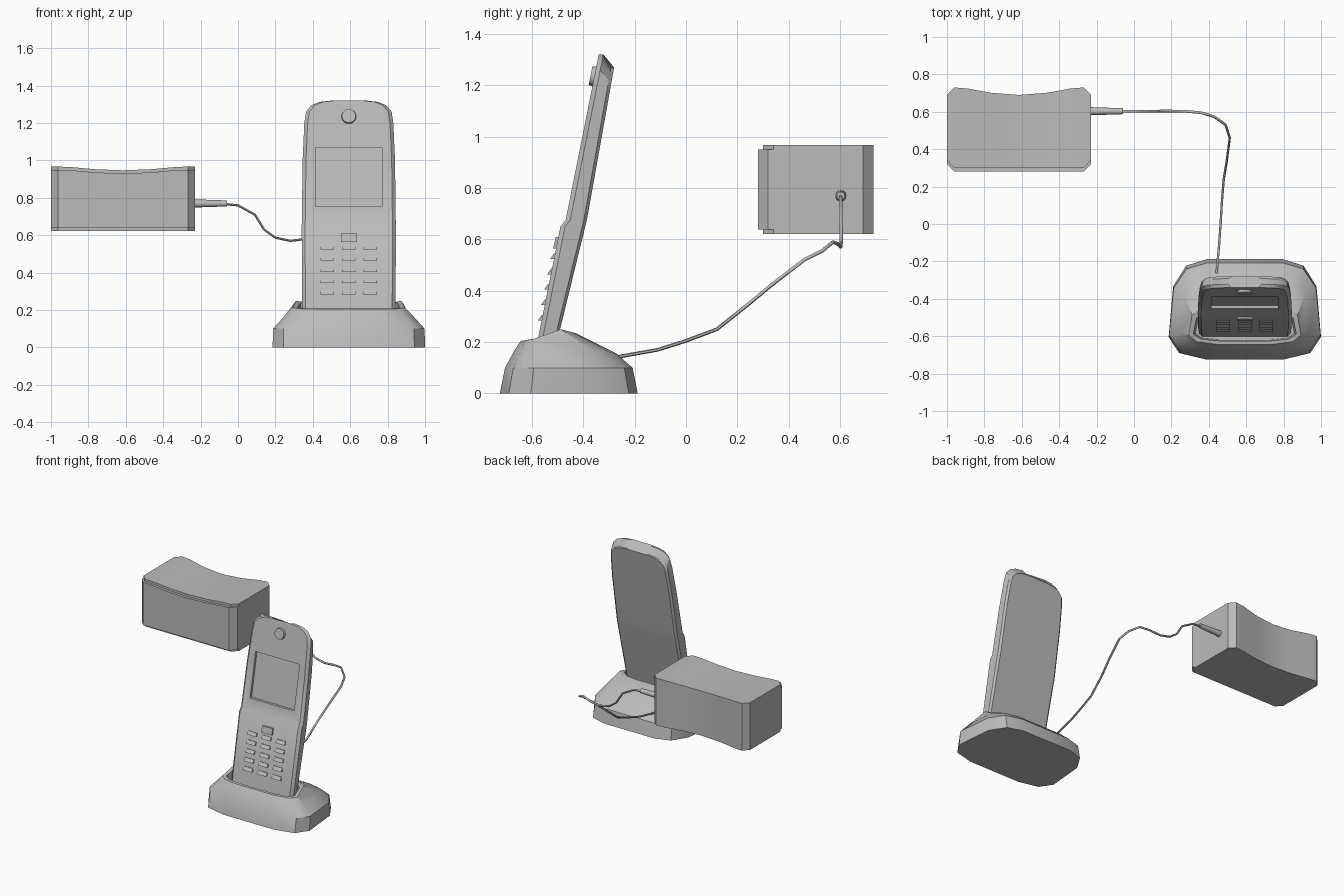
import bpy, bmesh, math

old = bpy.data.objects.get("Cube")
if old:
    bpy.data.objects.remove(old, do_unlink=True)

grey = bpy.data.materials.new("plain grey")
grey.use_nodes = True
grey.diffuse_color = (0.5, 0.5, 0.5, 1)
grey.node_tree.nodes["Principled BSDF"].inputs["Base Color"].default_value = (0.5, 0.5, 0.5, 1)


def finish(obj, name, angle=30):
    obj.name = name
    obj.data.materials.clear()
    obj.data.materials.append(grey)
    bpy.ops.object.select_all(action='DESELECT')
    obj.select_set(True)
    bpy.context.view_layer.objects.active = obj
    bpy.ops.object.shade_smooth_by_angle(angle=math.radians(angle))
    return obj


def loft(name, rows, angle=30):
    """Skin a list of closed cross-sections and cap both ends."""
    bm = bmesh.new()
    rings = [[bm.verts.new(p) for p in row] for row in rows]
    n = len(rings[0])
    for a, b in zip(rings, rings[1:]):
        for i in range(n):
            j = (i + 1) % n
            bm.faces.new((a[i], a[j], b[j], b[i]))
    bm.faces.new(rings[0])
    bm.faces.new(rings[-1])
    bmesh.ops.recalc_face_normals(bm, faces=bm.faces)
    mesh = bpy.data.meshes.new(name)
    bm.to_mesh(mesh)
    bm.free()
    obj = bpy.data.objects.new(name, mesh)
    bpy.context.collection.objects.link(obj)
    return finish(obj, name, angle)


CX = 0.5925     # centre line of phone and dock

# Charging dock: stacked twelve-sided rings, then down into the socket
half = [(0.5, 1), (0.77, 0.87), (0.94, 0.46), (1, -0.55), (0.86, -0.87), (0.5, -1)]
plan = half + [(-u, v) for u, v in reversed(half)]


def dock_ring(w, front, back, z_front, z_back, bump=0):
    ring = []
    for u, v in plan:
        t = (v + 1) / 2
        peak = bump * max(0, 1 - abs(v - 0.46) / 0.54)
        ring.append((CX + w * u, front + (back - front) * t, z_front + (z_back - z_front) * t + peak))
    return ring


loft("dock", [
    dock_ring(0.4075, -0.725, -0.188, 0, 0),
    dock_ring(0.405, -0.705, -0.208, 0.1, 0.1),
    dock_ring(0.345, -0.667, -0.27, 0.17, 0.155, 0.015),
    dock_ring(0.3, -0.643, -0.43, 0.205, 0.235, 0.023),
    dock_ring(0.275, -0.625, -0.46, 0.207, 0.237, 0.01),
    dock_ring(0.265, -0.62, -0.465, 0.08, 0.08),
], 35)


# Handset: horizontal slices following the leaning front and bent back
def panel_y(z):
    return -0.35 - (1.27 - z) * 0.2 - (0.015 if z < 0.66 else 0)


def back_y(z):
    if z < 0.68:
        return -0.385 - (0.68 - z) * 0.245
    return -0.385 + (z - 0.68) * 0.178


def handset_slice(z, w):
    zb = z - 0.05 * max(0, (z - 1) / 0.32)
    yp, yb = panel_y(z), back_y(zb)
    side = [(w - 0.018, yp, z), (w, yp + 0.018, z), (w - 0.006, yb - 0.012, zb), (w - 0.02, yb, zb)]
    right = [(CX + x, y, h) for x, y, h in side]
    return right + [(CX - x, y, h) for x, y, h in reversed(side)]


handset = loft("handset", [handset_slice(z, w) for z, w in (
    (0.09, 0.245), (0.25, 0.25), (0.65, 0.252), (0.675, 0.251), (1.0, 0.247), (1.2, 0.238),
    (1.26, 0.229), (1.295, 0.2), (1.313, 0.155), (1.32, 0.09))])


def front_block(name, x, z, w, h, top_lift, low_lift, sink):
    """Block lying on the handset front, with separate lift at each edge."""
    def level(zz, lift):
        y = panel_y(zz)
        return [(x - w / 2, y + sink, zz), (x + w / 2, y + sink, zz),
                (x + w / 2, y - lift, zz), (x - w / 2, y - lift, zz)]
    return loft(name, [level(z - h / 2, low_lift), level(z + h / 2, top_lift)])


# Screen recess
cutter = front_block("screen_cutter", CX, 0.912, 0.355, 0.315, 0.05, 0.05, 0.018)
cutter.hide_render = True
cut = handset.modifiers.new("screen", 'BOOLEAN')
cut.operation = 'DIFFERENCE'
cut.solver = 'EXACT'
cut.object = cutter
bpy.context.view_layer.objects.active = handset
bpy.ops.object.modifier_apply(modifier=cut.name)
bpy.data.objects.remove(cutter, do_unlink=True)
finish(handset, "handset")

# Keypad and menu key
for row in range(5):
    for col in (-1, 0, 1):
        front_block("key", CX + col * 0.115, 0.535 - row * 0.06, 0.072, 0.022, 0.004, 0.015, 0.01)
front_block("menu_key", CX, 0.587, 0.085, 0.045, 0.01, 0.012, 0.01)

# Earpiece button
tilt = math.atan(0.2)
bpy.ops.mesh.primitive_cone_add(vertices=20, radius1=0.042, radius2=0.037, depth=0.03,
                                location=(CX, panel_y(1.235), 1.235),
                                rotation=(math.pi / 2 - tilt, 0, 0))
finish(bpy.context.object, "earpiece")

# Power adapter: sections along its length with dipped top and back
AX, AW = -0.615, 0.385
stations = [(1, 1, 1), (0.9, 1, 0), (0.72, 0.87, 0), (0.4, 0.3, 0), (0, 0, 0)]
stations = [(-t, d, c) for t, d, c in stations] + [s for s in reversed(stations[:-1])]


def adapter_rows(front, back, low, high):
    rows = []
    for t, dip, corner in stations:
        x = AX + AW * t
        yf = front + 0.04 * corner
        yb = back if front < 0.29 else back + 0.04 * dip - 0.04 * corner
        zt = high + 0.02 * dip
        rows.append([(x, yf, low), (x, yb, low), (x, yb, zt), (x, yf, zt)])
    return rows


loft("adapter_body", adapter_rows(0.3, 0.69, 0.622, 0.947), 40)
loft("adapter_front_panel", adapter_rows(0.28, 0.35, 0.638, 0.93), 40)

# Plug sleeve
bpy.ops.mesh.primitive_cone_add(vertices=12, radius1=0.022, radius2=0.016, depth=0.18,
                                location=(-0.15, 0.603, 0.77), rotation=(0, math.pi / 2, 0))
finish(bpy.context.object, "plug_sleeve")

# Power cable
path = [(-0.08, 0.602, 0.767), (0, 0.602, 0.76), (0.09, 0.602, 0.71), (0.14, 0.604, 0.63),
        (0.2, 0.604, 0.587), (0.28, 0.602, 0.57), (0.36, 0.595, 0.58), (0.43, 0.573, 0.59),
        (0.49, 0.53, 0.555), (0.512, 0.46, 0.52), (0.495, 0.33, 0.42), (0.48, 0.24, 0.345),
        (0.47, 0.12, 0.25), (0.463, 0, 0.205), (0.455, -0.11, 0.17), (0.44, -0.28, 0.14)]
curve = bpy.data.curves.new("cable", 'CURVE')
curve.dimensions = '3D'
curve.bevel_depth = 0.007
curve.bevel_resolution = 1
curve.use_fill_caps = True
spline = curve.splines.new('POLY')
spline.points.add(len(path) - 1)
for point, co in zip(spline.points, path):
    point.co = (*co, 1)
cable = bpy.data.objects.new("cable", curve)
bpy.context.collection.objects.link(cable)
bpy.ops.object.select_all(action='DESELECT')
cable.select_set(True)
bpy.context.view_layer.objects.active = cable
bpy.ops.object.convert(target='MESH')
finish(bpy.context.object, "cable", 60)
